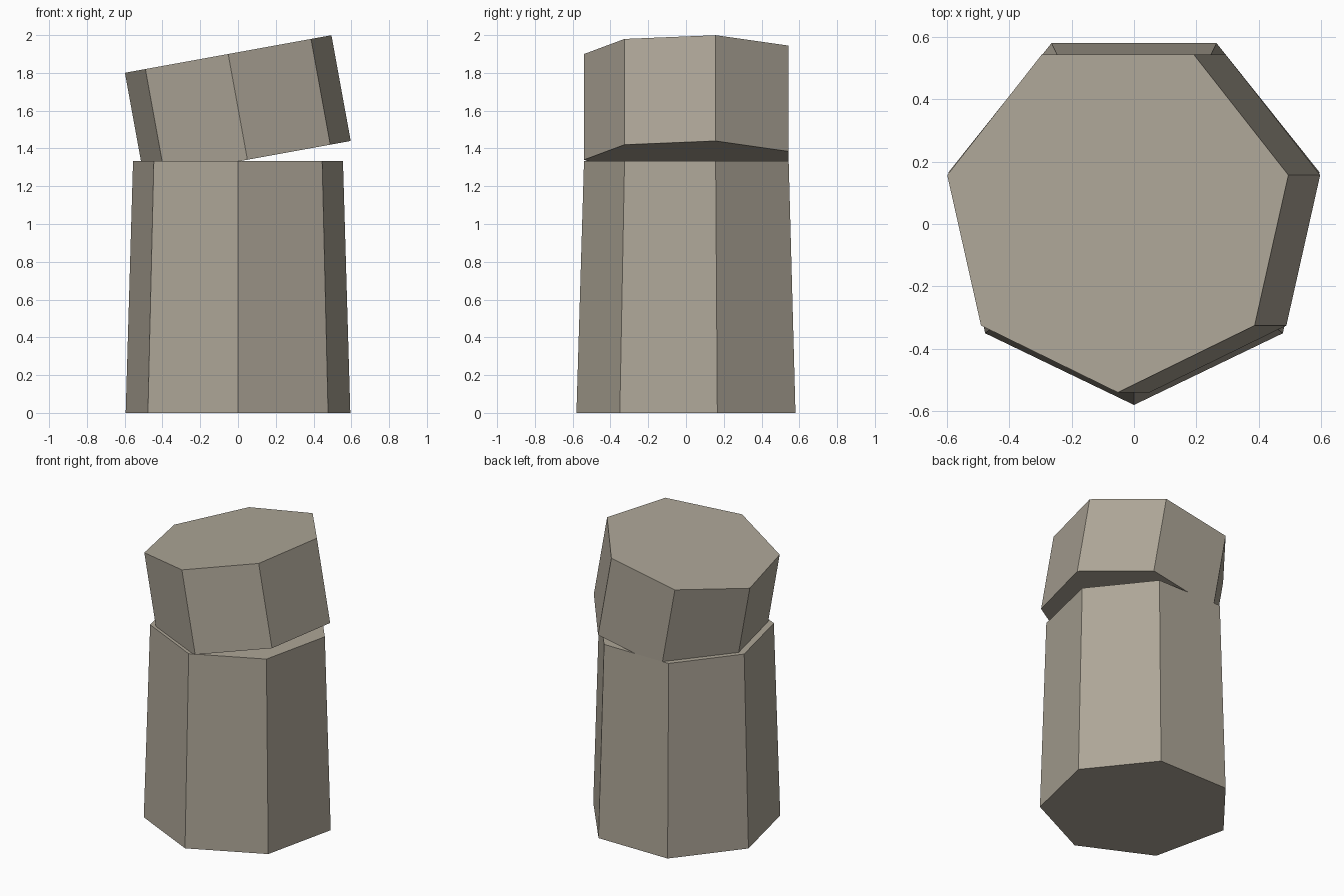
import bpy, bmesh, math
from mathutils import Matrix

if "Cube" in bpy.data.objects:
    bpy.data.objects.remove(bpy.data.objects["Cube"])

stone = bpy.data.materials.new("warm_grey_stone")
stone.diffuse_color = (0.42, 0.38, 0.31, 1)
stone.use_nodes = True
stone.node_tree.nodes["Principled BSDF"].inputs["Base Color"].default_value = stone.diffuse_color


def heptagon_block(name, r_bottom, r_top, height, matrix):
    """Seven-sided block with one corner pointing to the front."""
    bm = bmesh.new()
    bmesh.ops.create_cone(bm, cap_ends=True, segments=7, radius1=r_bottom,
                          radius2=r_top, depth=height)
    # turn the corner nearest the front to exactly -y
    v = min(bm.verts, key=lambda v: v.co.y)
    turn = -math.pi / 2 - math.atan2(v.co.y, v.co.x)
    bmesh.ops.transform(bm, matrix=matrix @ Matrix.Rotation(turn, 4, 'Z'), verts=bm.verts)
    mesh = bpy.data.meshes.new(name)
    bm.to_mesh(mesh)
    bm.free()
    mesh.materials.append(stone)
    obj = bpy.data.objects.new(name, mesh)
    bpy.context.collection.objects.link(obj)


# tapered column standing on the ground
heptagon_block("column_base", 0.61, 0.57, 1.333, Matrix.Translation((0, 0.03, 0.6665)))

# broken-off top piece, tilted up to the right and sunk into the base
heptagon_block("tilted_top", 0.57, 0.57, 0.569,
               Matrix.Translation((-0.001, 0.03, 1.62)) @ Matrix.Rotation(-0.18, 4, 'Y'))
